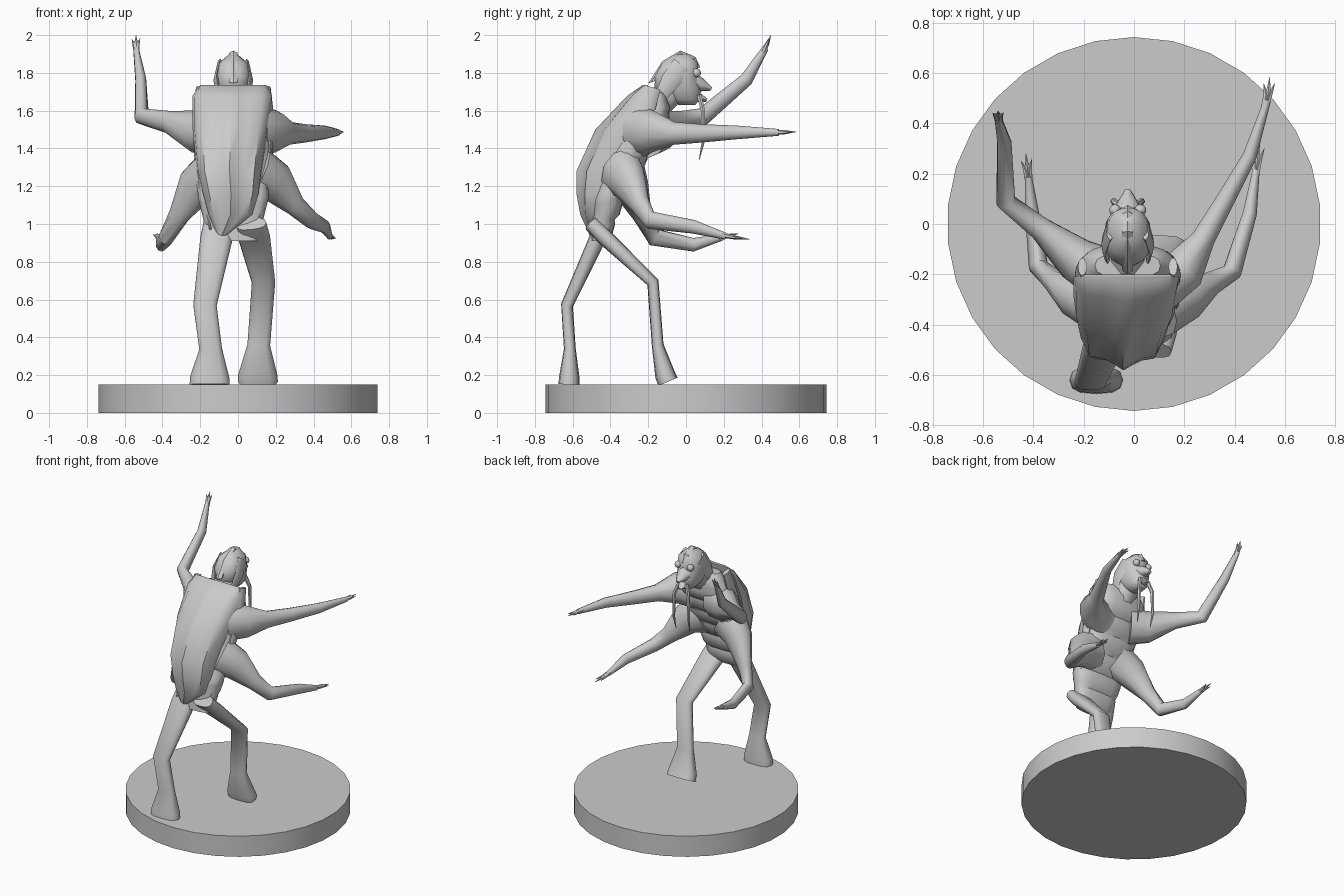
import bpy, bmesh, math
from mathutils import Vector as V

CX = -0.025  # centre line of the figure


def finish(bm, name, angle=45):
    bmesh.ops.recalc_face_normals(bm, faces=bm.faces)
    me = bpy.data.meshes.new(name)
    bm.to_mesh(me)
    bm.free()
    ob = bpy.data.objects.new(name, me)
    bpy.context.collection.objects.link(ob)
    bpy.ops.object.select_all(action='DESELECT')
    ob.select_set(True)
    bpy.context.view_layer.objects.active = ob
    bpy.ops.object.shade_smooth_by_angle(angle=math.radians(angle))


def loft(name, rings, angle=45):
    bm = bmesh.new()
    vs = [[bm.verts.new(p) for p in r] for r in rings]
    n = len(vs[0])
    for a, b in zip(vs, vs[1:]):
        for i in range(n):
            j = (i + 1) % n
            bm.faces.new((a[i], a[j], b[j], b[i]))
    bm.faces.new(vs[0])
    bm.faces.new(vs[-1])
    finish(bm, name, angle)


def ring(c, u, v, n=12, power=1.0):
    pts = []
    for i in range(n):
        a = 2 * math.pi * i / n
        co, si = math.cos(a), math.sin(a)
        pts.append(c + u * math.copysign(abs(co) ** power, co) + v * math.copysign(abs(si) ** power, si))
    return pts


def tube(name, points, sizes, ref=(1, 0, 0), flat=1.0, n=10, power=1.0):
    # sizes: half size along ref; flat scales the other half size
    P = [V(p) for p in points]
    rings = []
    for i, s in enumerate(sizes):
        t = (P[min(i + 1, len(P) - 1)] - P[max(i - 1, 0)]).normalized()
        u = V(ref)
        u = (u - t * u.dot(t)).normalized()
        rings.append(ring(P[i], u * s, t.cross(u) * s * flat, n, power))
    loft(name, rings, 50)


def level(z, back, front, half, n=16, power=0.7):
    # horizontal rounded section
    return ring(V((CX, (back + front) / 2, z)), V((half, 0, 0)), V((0, (front - back) / 2, 0)), n, power)


def row_at(rows, z):
    for a, b in zip(rows, rows[1:]):
        if z <= b[0]:
            f = (z - a[0]) / (b[0] - a[0])
            return [p + (q - p) * f for p, q in zip(a, b)]
    return rows[-1]


# round base
bpy.ops.mesh.primitive_cylinder_add(vertices=30, radius=0.743, depth=0.15, location=(0, 0, 0.075))
bpy.context.object.name = "base"
bpy.ops.object.shade_smooth_by_angle(angle=math.radians(30))

# torso with banded belly; rows: z, back y, front y, half width
trunk = [(0.91, -0.5, -0.42, 0.13), (1.13, -0.49, -0.34, 0.185), (1.35, -0.42, -0.21, 0.195),
         (1.58, -0.3, -0.09, 0.205), (1.7, -0.21, -0.12, 0.13)]
rings, bands = [], 7
for k in range(bands):
    for f, swell in ((0, 0), (0.25, 0.018), (0.8, 0.012)):
        z, yb, yf, hw = row_at(trunk, 0.91 + 0.79 * (k + f) / bands)
        rings.append(level(z, yb, yf + swell, hw))
loft("torso", rings + [level(*trunk[-1])])

# wing case on the back; rows: z, edge y, back y, left x, right x
case = [(0.94, -0.49, -0.51, -0.11, -0.06), (1.05, -0.45, -0.56, -0.16, 0.08),
        (1.16, -0.41, -0.58, -0.19, 0.115), (1.28, -0.37, -0.58, -0.22, 0.13),
        (1.5, -0.29, -0.48, -0.24, 0.16), (1.68, -0.21, -0.31, -0.24, 0.18),
        (1.735, -0.2, -0.23, -0.2, 0.15)]
half = [(1, 0), (0.95, 0.4), (0.75, 0.74), (0.45, 0.78), (0.18, 0.9)]
across = [(-u, f) for u, f in half] + [(0, 1)] + half[::-1]
loft("wing_case", [[V(((a + b) / 2 + (b - a) / 2 * u, ye + (yb - ye) * f, z)) for u, f in across]
                   for z, ye, yb, a, b in case], 50)

# things that come in pairs on the two sides
for side, s in (("left", -1), ("right", 1)):
    # folded under wing along the edge of the case
    tube("under_wing_" + side,
         [(CX + s * dx, y, z) for dx, y, z in ((0.18, -0.17, 1.72), (0.19, -0.2, 1.62), (0.19, -0.28, 1.42),
                                               (0.18, -0.37, 1.2), (0.12, -0.49, 0.97))],
         (0.018, 0.02, 0.02, 0.018, 0.006), flat=2.1)
    # helmet flap beside the face
    tube("helmet_flap_" + side,
         [(CX + s * 0.07, -0.02, 1.84), (CX + s * 0.09, -0.08, 1.76), (CX + s * 0.08, -0.13, 1.68)],
         (0.016, 0.015, 0.01), flat=3.5, n=8)
    # feeler hanging from the mouth
    tube("feeler_" + side,
         [(CX + s * 0.03, 0.07, 1.68), (CX + s * 0.055, 0.09, 1.6), (CX + s * 0.06, 0.09, 1.43),
          (CX + s * 0.055, 0.07, 1.34)], (0.014, 0.013, 0.009, 0.002), n=6)
    bpy.ops.mesh.primitive_uv_sphere_add(segments=10, ring_count=6, radius=0.024,
                                         location=(CX + s * 0.05, 0.055, 1.8))
    bpy.context.object.name = "eye_" + side
    bpy.ops.object.shade_smooth_by_angle(angle=math.radians(60))

# neck
tube("neck", [(CX, -0.19, 1.6), (CX, -0.08, 1.7), (CX, -0.03, 1.75)], (0.09, 0.075, 0.06))

# head; rows: z, back y, front y, half width
loft("head", [level(*r, n=14, power=0.85) for r in (
    (1.63, -0.04, 0.05, 0.035), (1.66, -0.1, 0.075, 0.065), (1.72, -0.17, 0.08, 0.085),
    (1.79, -0.165, 0.065, 0.095), (1.85, -0.13, 0.065, 0.08), (1.9, -0.06, 0.02, 0.02))], 50)

# crest ridge over the skull
outline = [(-0.2, 1.745), (-0.125, 1.862), (-0.03, 1.918), (0.05, 1.885), (0.075, 1.83), (-0.03, 1.8)]
loft("head_crest", [[V((CX + x, -0.05 + (y + 0.05) * k, 1.8 + (z - 1.8) * k)) for y, z in outline]
                    for x, k in ((-0.022, 0.9), (0, 1), (0.022, 0.9))], 30)

# snout and jaw
tube("snout", [(CX, 0.02, 1.76), (CX, 0.08, 1.735), (CX, 0.135, 1.715)], (0.065, 0.045, 0.012), flat=0.8, n=8)
tube("jaw", [(CX, 0, 1.68), (CX, 0.07, 1.67), (CX, 0.11, 1.655)], (0.055, 0.035, 0.012), flat=0.7, n=8)

# four arms: root, shoulder, mid, elbow, wrist, palm
arm_sizes = (0.14, 0.112, 0.06, 0.048, 0.036, 0.018)


def arm(name, points, tip):
    tube(name, points, arm_sizes, (0, 0, 1), 0.82)
    # claws fan out from the palm toward the tip
    a, b, tip = V(points[-2]), V(points[-1]), V(tip)
    spread = (tip - b).cross(V((0, 0, 1))).normalized()
    for i, (off, reach) in enumerate(((0, 1), (0.022, 0.75), (-0.022, 0.7))):
        end = b.lerp(tip, reach) + spread * off
        tube(f"{name}_claw_{i + 1}", [a.lerp(b, 0.75), b.lerp(end, 0.35), end], (0.016, 0.011, 0.001), (0, 0, 1), n=6)


arm("upper_arm_left", [(-0.12, -0.2, 1.49), (-0.23, -0.14, 1.49), (-0.37, -0.02, 1.54), (-0.51, 0.09, 1.57),
                       (-0.515, 0.32, 1.765), (-0.54, 0.42, 1.93)], (-0.54, 0.45, 2.0))
arm("upper_arm_right", [(0.1, -0.24, 1.49), (0.2, -0.18, 1.49), (0.275, -0.06, 1.48), (0.36, 0.09, 1.48),
                        (0.46, 0.27, 1.485), (0.53, 0.49, 1.485)], (0.54, 0.585, 1.488))
arm("lower_arm_left", [(-0.12, -0.33, 1.27), (-0.22, -0.29, 1.2), (-0.31, -0.23, 1.05), (-0.38, -0.17, 0.93),
                       (-0.405, 0.04, 0.89), (-0.42, 0.19, 0.93)], (-0.43, 0.28, 0.95))
arm("lower_arm_right", [(0.1, -0.34, 1.27), (0.2, -0.3, 1.22), (0.3, -0.24, 1.1), (0.39, -0.19, 1.02),
                        (0.46, 0.04, 0.985), (0.485, 0.21, 0.935)], (0.5, 0.335, 0.92))

# striding legs with flared flat feet: hip, thigh, knee, ankle, flare, sole
leg_sizes = (0.08, 0.085, 0.062, 0.06, 0.104, 0.106)
tube("leg_left", [(-0.1, -0.42, 1.02), (-0.115, -0.47, 0.92), (-0.175, -0.63, 0.57), (-0.145, -0.615, 0.34),
                  (-0.15, -0.618, 0.19), (-0.15, -0.62, 0.15)], leg_sizes, flat=0.52, n=12, power=0.75)
tube("leg_right", [(0.07, -0.5, 1), (0.085, -0.43, 0.93), (0.135, -0.175, 0.69), (0.11, -0.15, 0.36),
                   (0.105, -0.11, 0.2), (0.105, -0.095, 0.165)], leg_sizes, flat=0.52, n=12, power=0.75)
